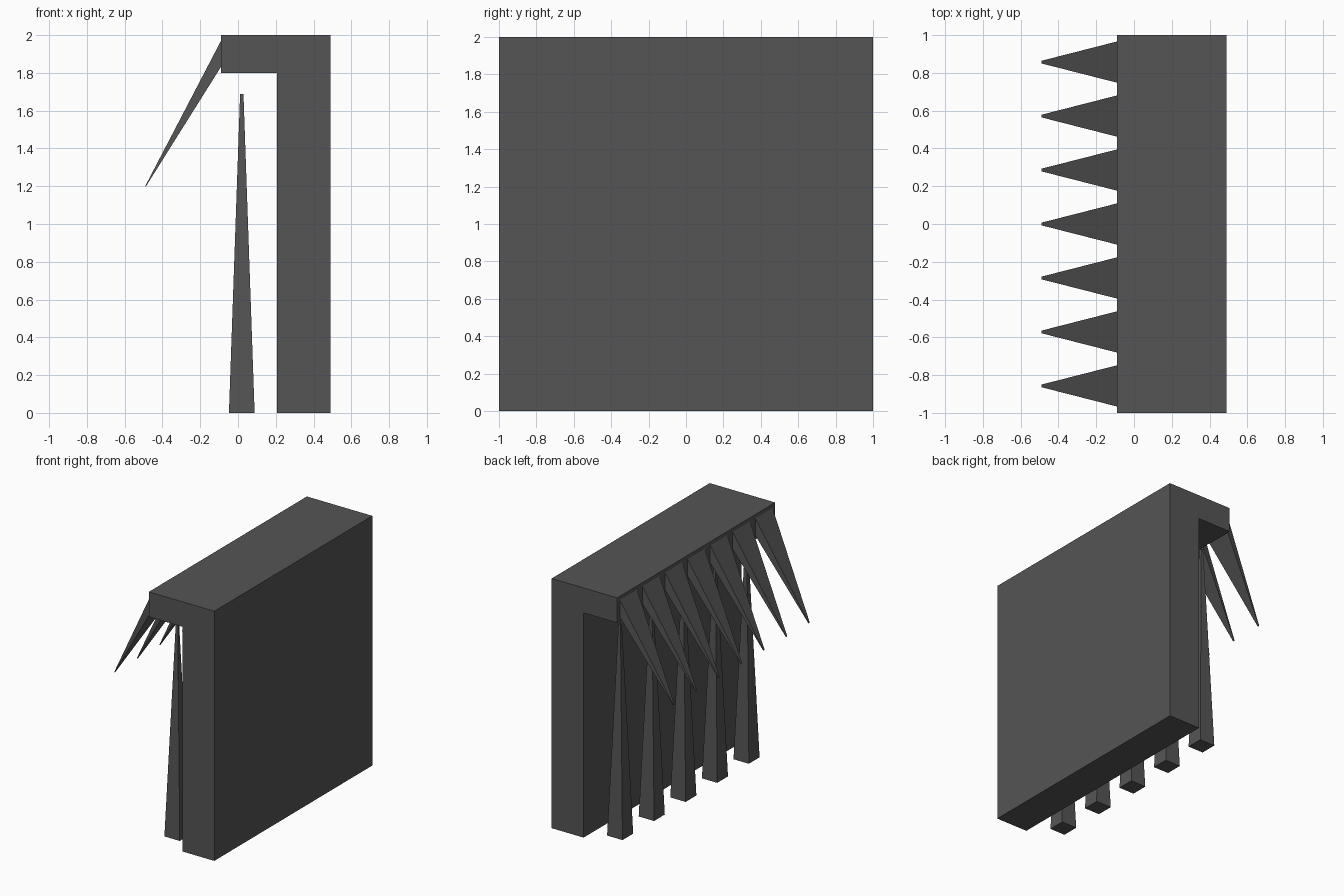
import bpy

if "Cube" in bpy.data.objects:
    bpy.data.objects.remove(bpy.data.objects["Cube"])

# Dark grey finish shared by every part
dark = bpy.data.materials.new("dark_grey")
dark.diffuse_color = (0.09, 0.09, 0.09, 1)
dark.use_nodes = True
dark.node_tree.nodes["Principled BSDF"].inputs["Base Color"].default_value = dark.diffuse_color


def mesh_object(name, verts, faces):
    mesh = bpy.data.meshes.new(name)
    mesh.from_pydata(verts, [], faces)
    mesh.update()
    mesh.materials.append(dark)
    obj = bpy.data.objects.new(name, mesh)
    bpy.context.collection.objects.link(obj)
    return obj


def loft(name, start, end):
    """Closed solid between two matching outlines."""
    n = len(start)
    sides = [(i, (i + 1) % n, n + (i + 1) % n, n + i) for i in range(n)]
    caps = [tuple(reversed(range(n))), tuple(range(n, 2 * n))]
    return mesh_object(name, start + end, sides + caps)


# Wall with overhanging top lip
profile = [(0.207, 0), (0.49, 0), (0.49, 2), (-0.09, 2), (-0.09, 1.8), (0.207, 1.8)]
loft("wall_with_lip",
     [(x, 1, z) for x, z in profile],
     [(x, -1, z) for x, z in profile])


# Tapered square posts under the lip
def square(x, y, z, half):
    return [(x + sx * half, y + sy * half, z)
            for sx, sy in ((-1, -1), (1, -1), (1, 1), (-1, 1))]


for i in range(5):
    y = 0.805 - 0.4 * i
    loft(f"post_{i + 1}", square(0.02, y, 0, 0.068), square(0.02, y, 1.687, 0.009))


# Downward-slanting spikes along the lip edge
def upright_rect(x, y, half, z_low, z_high):
    return [(x, y - half, z_low), (x, y + half, z_low),
            (x, y + half, z_high), (x, y - half, z_high)]


for i in range(7):
    y = (3 - i) * 2 / 7
    loft(f"spike_{i + 1}",
         upright_rect(-0.09, y, 0.109, 1.832, 1.97),
         upright_rect(-0.49, y, 0.007, 1.195, 1.203))
